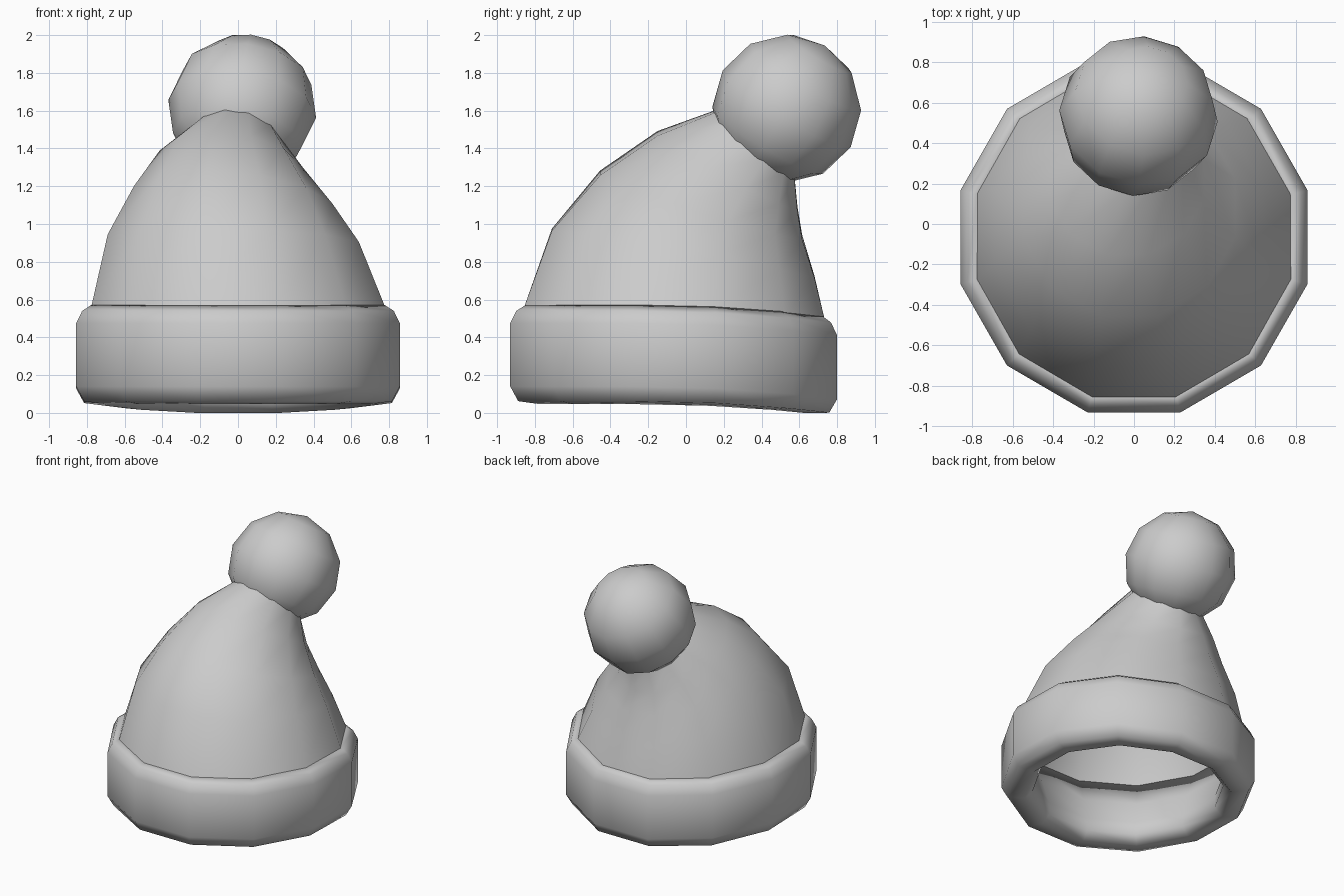
import bpy, bmesh, math
from mathutils import Matrix

if "Cube" in bpy.data.objects:
    bpy.data.objects.remove(bpy.data.objects["Cube"])

SIDES = 12
K = math.cos(math.radians(15))
DIRS = [(math.cos(math.radians(15 + 30 * i)) / K, math.sin(math.radians(15 + 30 * i)) / K)
        for i in range(SIDES)]


def finish(name, bm):
    bmesh.ops.recalc_face_normals(bm, faces=bm.faces)
    mesh = bpy.data.meshes.new(name)
    bm.to_mesh(mesh)
    bm.free()
    for p in mesh.polygons:
        p.use_smooth = True
    obj = bpy.data.objects.new(name, mesh)
    bpy.context.collection.objects.link(obj)
    return obj


def loft(name, rings, closed=False):
    bm = bmesh.new()
    loops = [[bm.verts.new(co) for co in ring] for ring in rings]
    pairs = list(zip(loops, loops[1:]))
    if closed:
        pairs.append((loops[-1], loops[0]))
    for a, b in pairs:
        for i in range(SIDES):
            j = (i + 1) % SIDES
            bm.faces.new((a[i], a[j], b[j], b[i]))
    return finish(name, bm)


def sag(y):
    return -0.06 * max(0, y + 0.25) ** 2


# rolled brim: closed profile (apothem, z), drooping toward the back
profile = [(0.775, 0.572), (0.825, 0.54), (0.857, 0.475), (0.857, 0.14), (0.815, 0.062),
           (0.70, 0.046), (0.645, 0.10), (0.65, 0.20), (0.70, 0.38)]
brim = []
for r, z in profile:
    ring = []
    for c, s in DIRS:
        y = -0.065 + r * s * 1.01
        ring.append((r * c, y, z + sag(y)))
    brim.append(ring)
loft("brim", brim, closed=True)

# crown: tilted rings (front y, front z, back y, back z, half width, centre x, side slope, side lift)
spec = [(-0.855, 0.565, 0.735, 0.49, 0.775, 0.0, 0.0, 0.035),
        (-0.71, 0.97, 0.68, 0.72, 0.665, -0.025, -0.03, 0.05),
        (-0.455, 1.27, 0.615, 0.93, 0.525, -0.025, -0.09, 0.01),
        (-0.15, 1.48, 0.59, 1.08, 0.38, -0.035, -0.12, 0.01),
        (0.14, 1.59, 0.575, 1.24, 0.25, -0.01, -0.10, 0.0),
        (0.30, 1.65, 0.60, 1.40, 0.15, 0.01, -0.10, 0.0)]
crown = []
for yf, zf, yb, zb, hw, cx, slope, lift in spec:
    ring = []
    for c, s in DIRS:
        t = (s + 1) / 2
        ring.append((cx + hw * c, yf + (yb - yf) * t,
                     zf + (zb - zf) * t + slope * hw * c + lift * (1 - s * s)))
    crown.append(ring)
loft("crown", crown)

# pompom: low-poly ball leaning back with the tip
bm = bmesh.new()
bmesh.ops.create_uvsphere(
    bm, u_segments=12, v_segments=6, radius=0.395,
    matrix=Matrix.Translation((0.022, 0.533, 1.61))
    @ Matrix.Rotation(math.radians(-31), 4, 'X')
    @ Matrix.Rotation(math.radians(8), 4, 'Y'))
finish("pompom", bm)
